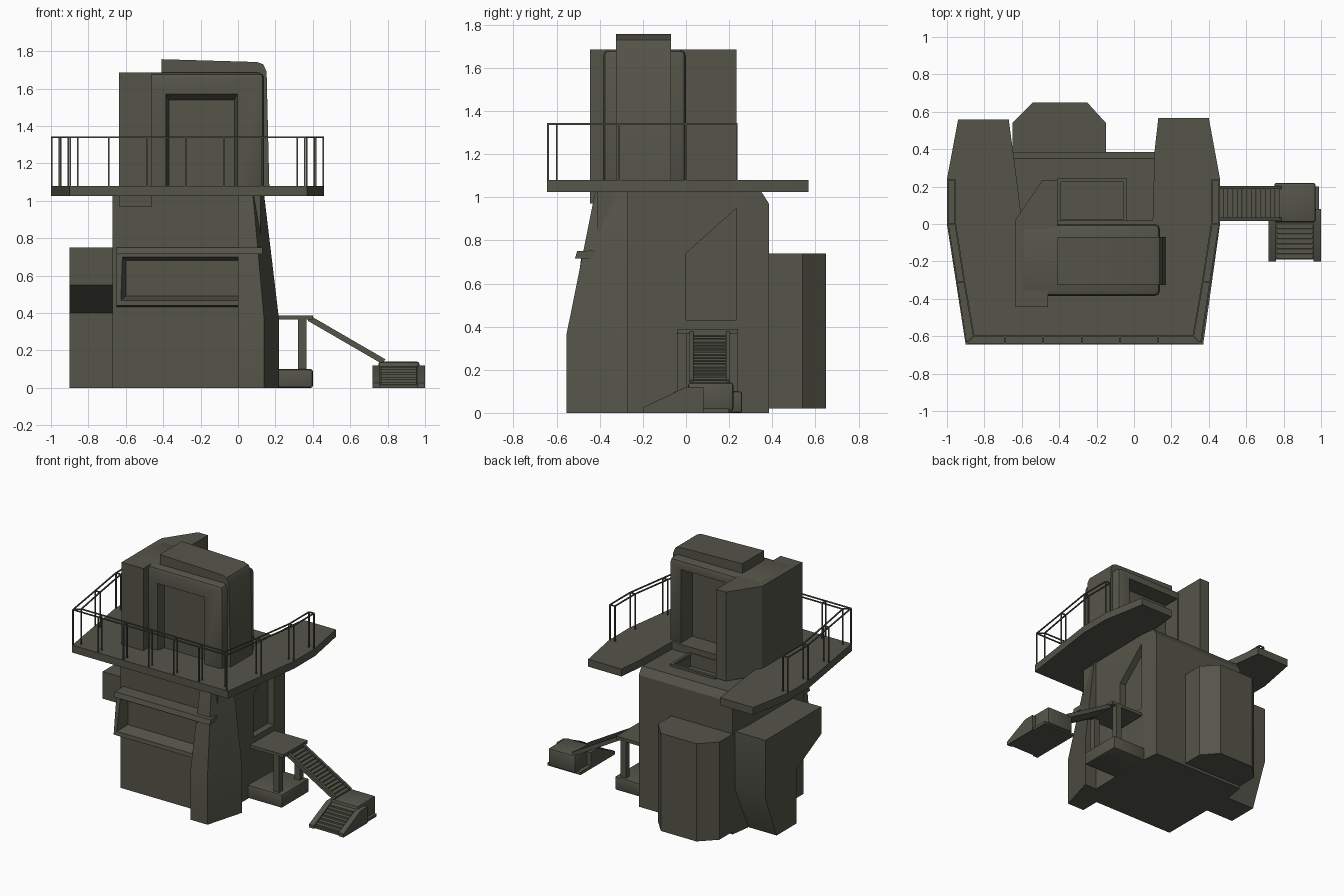
import bpy, bmesh, math
from mathutils import Vector

if "Cube" in bpy.data.objects:
    bpy.data.objects.remove(bpy.data.objects["Cube"])

mat = bpy.data.materials.new("dark olive grey")
mat.diffuse_color = (0.09, 0.09, 0.068, 1)
mat.use_nodes = True
mat.node_tree.nodes["Principled BSDF"].inputs["Base Color"].default_value = mat.diffuse_color


def finish(name, bm, bevel=0):
    bmesh.ops.recalc_face_normals(bm, faces=bm.faces)
    if bevel:
        bmesh.ops.bevel(bm, geom=bm.edges[:], offset=bevel, segments=2,
                        affect='EDGES', profile=0.5, clamp_overlap=True)
    me = bpy.data.meshes.new(name)
    bm.to_mesh(me)
    bm.free()
    me.materials.append(mat)
    ob = bpy.data.objects.new(name, me)
    bpy.context.scene.collection.objects.link(ob)
    return ob


def loft(name, rings, bevel=0):
    bm = bmesh.new()
    vs = [[bm.verts.new(p) for p in r] for r in rings]
    n = len(rings[0])
    for a, b in zip(vs, vs[1:]):
        for i in range(n):
            bm.faces.new((a[i], a[(i + 1) % n], b[(i + 1) % n], b[i]))
    bm.faces.new(vs[0])
    bm.faces.new(vs[-1])
    return finish(name, bm, bevel)


def prism(name, pts, axis, a, b, bevel=0):
    def put(p, h):
        return {'x': (h, *p), 'y': (p[0], h, p[1]), 'z': (*p, h)}[axis]
    return loft(name, [[put(p, h) for p in pts] for h in (a, b)], bevel)


def box(name, x, y, z, bevel=0):
    return prism(name, [(x[0], y[0]), (x[1], y[0]), (x[1], y[1]), (x[0], y[1])],
                 'z', z[0], z[1], bevel)


def bar(name, a, b, w, h=None):
    # square bar from point a to point b
    a, b = Vector(a), Vector(b)
    d = (b - a).normalized()
    s = d.cross(Vector((0, 0, 1)))
    s = s.normalized() if s.length > 0.01 else Vector((1, 0, 0))
    u = s.cross(d) * (h or w) / 2
    s = s * w / 2
    return loft(name, [[p + s + u, p - s + u, p - s - u, p + s - u] for p in (a, b)])


def cut(ob, cutter):
    m = ob.modifiers.new("cut", 'BOOLEAN')
    m.object = cutter
    m.solver = 'EXACT'
    bpy.context.view_layer.update()
    me = bpy.data.meshes.new_from_object(
        ob.evaluated_get(bpy.context.evaluated_depsgraph_get()))
    ob.modifiers.clear()
    ob.data = me
    bpy.data.objects.remove(cutter)


# main lower body with side doorway and roof hatch
body = loft("lower_body", [
    [(-.67, -.41, z), (.12, -.41, z), (.13, .24, z), (.115, y, z), (-.65, y, z), (-.67, .24, z)]
    for z, y in ((0, .385), (.97, .385), (1.025, .35))])
cut(body, prism("doorway_cutter", [(0, .43), (.235, .43), (.235, .95), (0, .74)], 'x', .08, .3))
cut(body, box("hatch_cutter", (-.4, -.05), (.02, .23), (.94, 1.2)))
for y in (.015, .235):
    bar("hatch_frame", (-.41, y, 1.03), (-.04, y, 1.03), .02)
for x in (-.4, -.05):
    bar("hatch_frame", (x, .02, 1.03), (x, .23, 1.03), .02)

# tapering corner pillar
def ring(z, t):
    return [(0, -.555 + .135 * t, z), (.14 - .06 * t, -.555 + .135 * t, z),
            (.22 - .08 * t, -.27, z), (0, -.27, z)]
loft("corner_pillar", [ring(0, 0), ring(.36, 0), ring(1.03, 1)])

# front bay with deep window
bay = prism("front_bay", [(-.38, .43), (-.52, .44), (-.485, .73), (-.38, .73)], 'x', -.65, .01)
cut(bay, loft("bay_cutter", [
    [(-.63, -.53, .465), (.0, -.53, .465), (.0, -.53, .71), (-.63, -.53, .71)],
    [(-.6, -.425, .49), (.0, -.425, .49), (.0, -.425, .68), (-.6, -.425, .68)]]))
prism("bay_lip", [(-.38, .715), (-.515, .715), (-.505, .75), (-.38, .755)], 'x', -.65, .13)

# left bulge, narrower towards the ground
prism("left_bulge", [(-.29, .75), (-.29, .55), (0, .4), (0, 0), (.23, 0), (.36, .32), (.36, .75)],
      'x', -.9, -.6)
# rear bulge
prism("rear_bulge", [(-.65, .3), (-.65, .54), (-.54, .65), (-.25, .65), (-.15, .54), (-.15, .3)],
      'z', .02, .74)

# balcony deck, U shaped
side = [(-.9, -.645), (-1, 0), (-1, .24), (-.94, .56)]
deck = side + [(-.67, .56), (-.635, .3), (-.6, .02), (.1, .02), (.11, .39), (.13, .567),
               (.4, .567), (.46, .24), (.46, 0), (.37, -.645)]
prism("balcony_deck", deck, 'z', 1.025, 1.08)

# railing: two parallel top wires with posts
def rail_path(o):
    left = [(-.995 + o, .235), (-.995 + o, 0), (-.947 + o, -.31), (-.897 + o, -.64 + o)]
    front = [(-.69 + .205 * i, -.64 + o) for i in range(5)]
    return left + front + [(-.54 - x, y) for x, y in reversed(left)]

for o in (0, .04):
    rail = rail_path(o)
    for a, b in zip(rail, rail[1:]):
        bar("top_rail", (*a, 1.34), (*b, 1.34), .008)
    for p in rail:
        bar("rail_post", (*p, 1.07), (*p, 1.34), .008)
for a, b in zip(rail_path(0), rail_path(.04)):
    bar("rail_tie", (*a, 1.34), (*b, 1.34), .008)

# upper cabin with front window and rear recess
cabin = box("upper_cabin", (-.62, .14), (-.385, 0), (1.03, 1.685), .03)
cut(cabin, loft("window_cutter", [
    [(-.39, -.4, 1.07), (0, -.4, 1.07), (0, -.4, 1.58), (-.39, -.4, 1.58)],
    [(-.37, -.325, 1.07), (-.02, -.325, 1.07), (-.02, -.325, 1.54), (-.37, -.325, 1.54)]]))
cut(cabin, box("rear_cutter", (-.4, .04), (-.13, .1), (1.06, 1.62)))
box("cabin_side_wall", (-.637, -.46), (-.445, -.005), (.97, 1.685))
prism("roof_block", [(-.41, 1.64), (-.41, 1.757), (.1, 1.742), (.135, 1.73), (.153, 1.69),
                     (.168, 1.05), (.08, 1.05), (.08, 1.64)], 'y', -.325, -.07)
prism("rear_fin", [(-.635, -.02), (-.635, .02), (-.49, .235), (-.41, .235), (-.41, -.02)],
      'z', 1.03, 1.685)

# stair platform on two posts and a foot
box("platform_foot", (.1, .4), (-.06, .26), (0, .1), .012)
box("platform", (.1, .4), (-.04, .24), (.365, .388))
for y in (-.02, .22):
    box("platform_post", (.32, .365), (y - .022, y + .022), (.08, .37))

# long flight of stairs going right
for y in (.025, .195):
    bar("upper_stringer", (.38, y, .372), (.78, y, .14), .018, .03)
bar("upper_flight", (.38, .11, .362), (.78, .11, .13), .17, .01)
for i in range(16):
    t = (i + .5) / 16
    x, z = .38 + .4 * t, .372 - .232 * t
    box("upper_tread", (x - .011, x + .011), (.03, .19), (z - .006, z + .004))

# landing and short flight turning to the front
box("landing", (.75, .97), (.01, .22), (.01, .14), .012)
box("landing_skirt", (.72, .99), (-.01, .2), (0, .02))
prism("lower_flight", [(.02, 0), (.02, .12), (-.19, .015), (-.19, 0)], 'x', .76, .96)
for x in (.74, .98):
    prism("lower_side", [(.08, 0), (.08, .12), (0, .12), (-.2, .025), (-.2, 0)],
          'x', x - .02, x + .02)
for i in range(7):
    y = -.175 + .027 * i
    z = .03 + .0135 * i
    box("lower_tread", (.765, .955), (y - .01, y + .01), (z - .012, z))

# smooth rounded parts, keep hard edges
for ob in bpy.context.scene.objects:
    ob.select_set(True)
    bpy.context.view_layer.objects.active = ob
bpy.ops.object.shade_smooth_by_angle(angle=math.radians(30))
